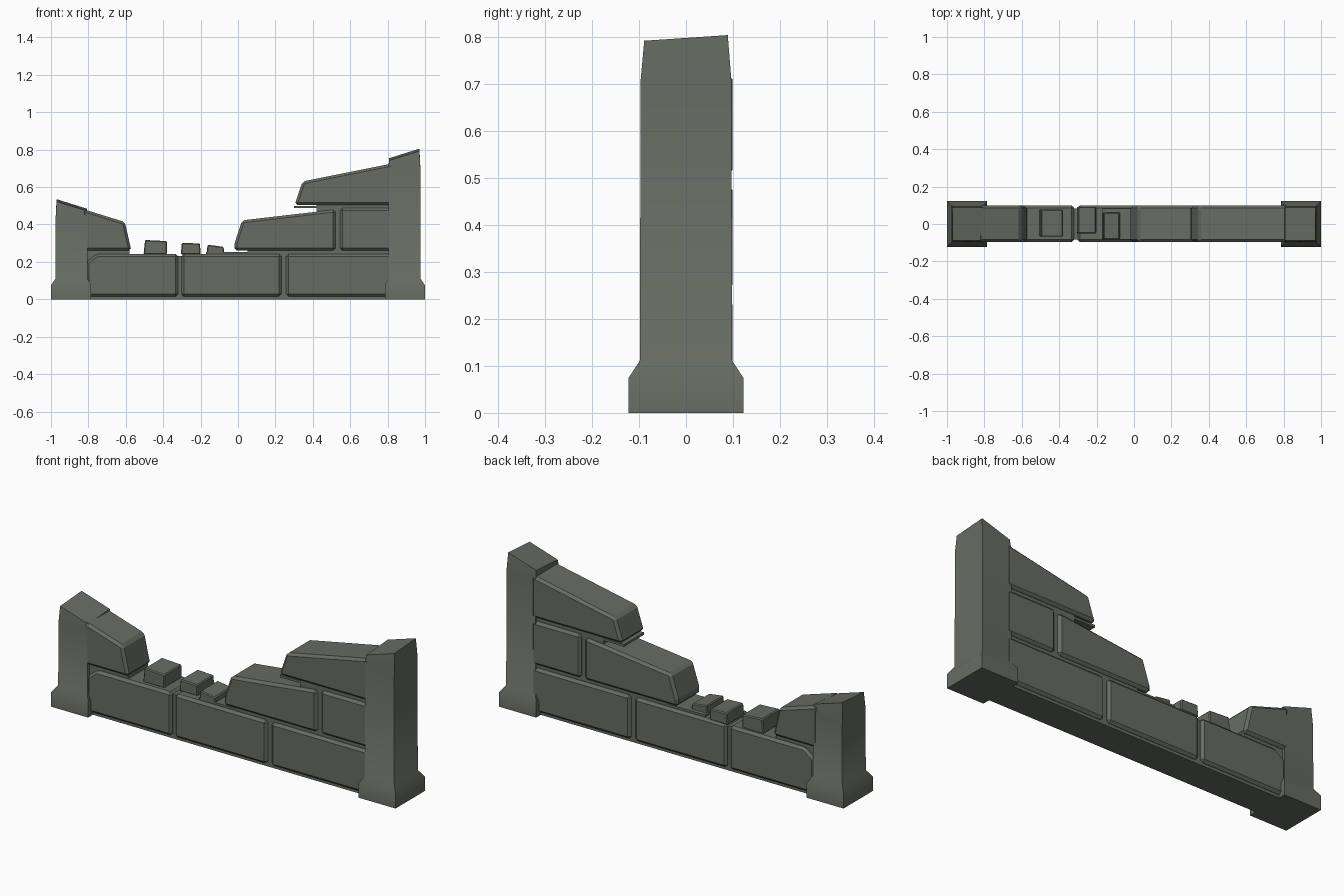
import bpy, bmesh, math

if "Cube" in bpy.data.objects:
    bpy.data.objects.remove(bpy.data.objects["Cube"])

stone = bpy.data.materials.new("grey_green_stone")
stone.diffuse_color = (0.135, 0.150, 0.122, 1)
stone.use_nodes = True
stone.node_tree.nodes["Principled BSDF"].inputs["Base Color"].default_value = stone.diffuse_color


def finish(name, bm):
    bmesh.ops.recalc_face_normals(bm, faces=bm.faces[:])
    me = bpy.data.meshes.new(name)
    bm.to_mesh(me)
    bm.free()
    me.materials.append(stone)
    ob = bpy.data.objects.new(name, me)
    bpy.context.collection.objects.link(ob)
    return ob


def slab(name, profile, y0, y1, bevel=0.0):
    """Extrude an (x, z) outline from y0 to y1, then chamfer its edges."""
    bm = bmesh.new()
    front = [bm.verts.new((x, y0, z)) for x, z in profile]
    back = [bm.verts.new((x, y1, z)) for x, z in profile]
    bm.faces.new(front)
    bm.faces.new(back[::-1])
    n = len(profile)
    for i in range(n):
        j = (i + 1) % n
        bm.faces.new((front[j], front[i], back[i], back[j]))
    ob = finish(name, bm)
    if bevel:
        mod = ob.modifiers.new("chamfer", 'BEVEL')
        mod.width = bevel
        mod.segments = 1
        mod.limit_method = 'ANGLE'
        mod.angle_limit = math.radians(25)
    return ob


def box(x0, x1, z0, z1):
    return [(x0, z0), (x1, z0), (x1, z1), (x0, z1)]


def pillar(name, side, band, inner_top, outer_top):
    """Square post with a flared foot and a sloping broken top."""
    # inner |x|, outer |x|, half depth, inner z, outer z
    rings = [(0.785, 1.0, 0.122, 0, 0),
             (0.785, 1.0, 0.122, 0.075, 0.075),
             (0.805, 0.975, 0.098, 0.112, 0.112),
             (0.805, 0.975, 0.097, band, band),
             (0.807, 0.970, 0.089, inner_top, outer_top)]
    bm = bmesh.new()
    loops = []
    for k, (xi, xo, d, zi, zo) in enumerate(rings):
        tilt = 0.006 if k == 4 else 0
        loops.append([bm.verts.new((side * x, y, z + math.copysign(tilt, y)))
                      for x, y, z in ((xi, -d, zi), (xo, -d, zo), (xo, d, zo), (xi, d, zi))])
    for a, b in zip(loops, loops[1:]):
        for i in range(4):
            j = (i + 1) % 4
            bm.faces.new((a[i], a[j], b[j], b[i]))
    bm.faces.new(loops[0])
    bm.faces.new(loops[-1])
    ob = finish(name, bm)
    bpy.context.view_layer.objects.active = ob
    ob.select_set(True)
    bpy.ops.object.shade_smooth_by_angle(angle=math.radians(40))
    ob.select_set(False)


# End posts
pillar("left_post", -1, 0.435, 0.478, 0.529)
pillar("right_post", 1, 0.705, 0.748, 0.799)

# Wall stones
bricks = {
    "lower_left_brick": [(-0.81, 0.015), (-0.32, 0.015), (-0.32, 0.243), (-0.755, 0.243), (-0.81, 0.20)],
    "lower_middle_brick": box(-0.302, 0.232, 0.015, 0.243),
    "lower_right_brick": box(0.257, 0.83, 0.015, 0.243),
    "middle_broken_brick": [(-0.018, 0.26), (0.522, 0.26), (0.522, 0.48), (0.022, 0.422), (-0.018, 0.30)],
    "middle_right_brick": box(0.545, 0.83, 0.26, 0.487),
    "upper_broken_brick": [(0.303, 0.505), (0.83, 0.505), (0.83, 0.727), (0.345, 0.63)],
    "left_broken_brick": [(-0.83, 0.26), (-0.57, 0.26), (-0.605, 0.413), (-0.83, 0.483)],
}
for name, outline in bricks.items():
    slab(name, outline, -0.097, 0.099, 0.013)

# Recessed mortar between the stones
mortar = {
    "lower_mortar": box(-0.82, 0.82, 0.0, 0.232),
    "left_mortar": box(-0.82, -0.58, 0.22, 0.30),
    "middle_mortar": box(-0.17, 0.82, 0.22, 0.254),
    "inner_mortar": [(0.05, 0.25), (0.82, 0.25), (0.82, 0.49), (0.50, 0.465), (0.05, 0.40)],
    "upper_mortar": box(0.30, 0.82, 0.487, 0.499),
    "upper_inner_mortar": box(0.42, 0.82, 0.44, 0.53),
}
for name, outline in mortar.items():
    slab(name, outline, -0.082, 0.084)

# Loose rubble on the broken course
slab("large_rubble", [(-0.505, 0.24), (-0.38, 0.24), (-0.38, 0.311), (-0.497, 0.317)], -0.068, 0.078, 0.005)
slab("medium_rubble", [(-0.306, 0.24), (-0.20, 0.24), (-0.203, 0.298), (-0.30, 0.302)], -0.05, 0.092, 0.005)
slab("small_rubble", [(-0.168, 0.24), (-0.073, 0.24), (-0.077, 0.28), (-0.163, 0.292)], -0.082, 0.062, 0.005)
